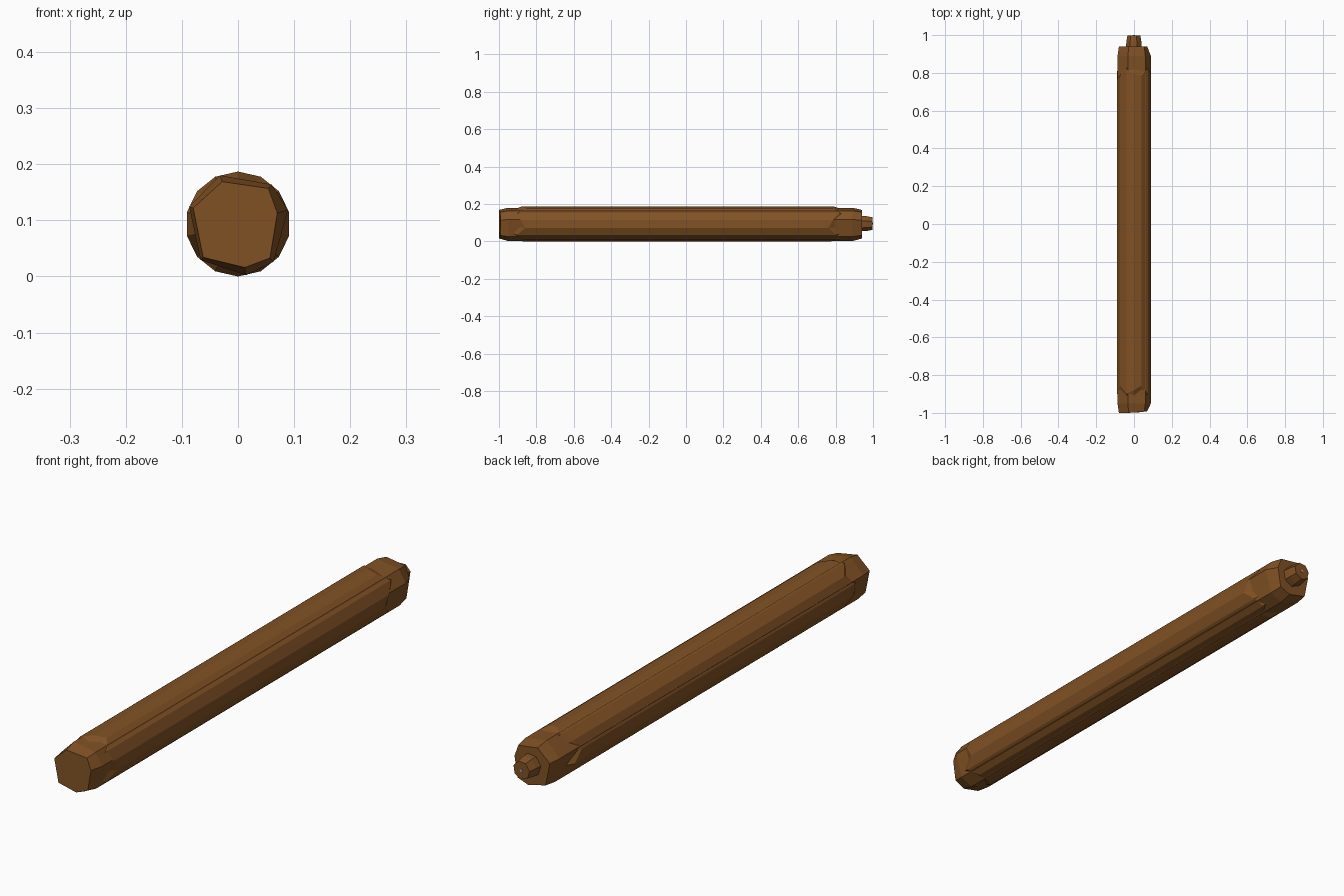
import bpy, bmesh, math
from mathutils import Vector

if "Cube" in bpy.data.objects:
    bpy.data.objects.remove(bpy.data.objects["Cube"])

CZ = 0.0935
R = 0.0935


def material(name, col):
    m = bpy.data.materials.new(name)
    m.diffuse_color = (*col, 1)
    m.use_nodes = True
    m.node_tree.nodes["Principled BSDF"].inputs["Base Color"].default_value = m.diffuse_color
    return m


bark = material("brown_wood", (0.22, 0.083, 0.018))
grey = material("pale_grey", (0.35, 0.35, 0.36))


def loft(name, rings, mat):
    """Join equal-length rings of 3D points and cap both ends."""
    bm = bmesh.new()
    vs = [[bm.verts.new(p) for p in ring] for ring in rings]
    n = len(vs[0])
    for a, b in zip(vs, vs[1:]):
        for i in range(n):
            j = (i + 1) % n
            bm.faces.new((a[i], a[j], b[j], b[i]))
    bm.faces.new(vs[0])
    bm.faces.new(vs[-1])
    bmesh.ops.recalc_face_normals(bm, faces=bm.faces)
    me = bpy.data.meshes.new(name)
    bm.to_mesh(me)
    bm.free()
    me.materials.append(mat)
    ob = bpy.data.objects.new(name, me)
    bpy.context.collection.objects.link(ob)
    return ob


def regular(y, r, n, turn=0.0, cz=CZ):
    return [(r * math.cos(turn + math.tau * i / n), y,
             cz + r * math.sin(turn + math.tau * i / n)) for i in range(n)]


# seven-sided core log with hewn, tapered ends
end = [(-0.028, 0.169), (0.054, 0.157), (0.070, 0.113), (0.057, 0.033),
       (0.012, 0.016), (-0.062, 0.034), (-0.080, 0.122)]
full = []
for x, z in end:
    d = Vector((x, z - CZ))
    d = d.normalized() * 0.0925
    full.append((d.x, d.y + CZ))
loft("log_core", [
    [(x, -1.0 + 0.12 * max(x, 0), z) for x, z in end],
    [(x, -0.95, z) for x, z in full],
    [(x, 0.89, z) for x, z in full],
    [(x, 0.94, z) for x, z in end]], bark)

# rounder outer layer with uneven edges, stopping short of the ends
N = 14
turn = math.pi / 2
outer = regular(0, R, N, turn)
inner = regular(0, 0.076, N, turn)
front_edge = [-0.90 - 0.025 * math.sin(i * 2.3) for i in range(N)]
back_edge = [0.81 + 0.03 * math.sin(i * 1.7) for i in range(N)]
loft("outer_layer", [
    [(p[0], y - 0.02, p[2]) for p, y in zip(inner, front_edge)],
    [(p[0], y + 0.02, p[2]) for p, y in zip(outer, front_edge)],
    [(p[0], y - 0.02, p[2]) for p, y in zip(outer, back_edge)],
    [(p[0], y + 0.02, p[2]) for p, y in zip(inner, back_edge)]], bark)

# tapered peg on the back end
loft("end_peg", [regular(0.93, 0.043, 7, 0.3, 0.097),
                 regular(0.965, 0.041, 7, 0.3, 0.097),
                 regular(0.998, 0.035, 7, 0.3, 0.097)], bark)

# small pale dot on the peg tip
loft("peg_dot", [regular(0.996, 0.006, 6, 0, 0.097),
                 regular(1.0, 0.006, 6, 0, 0.097)], grey)
